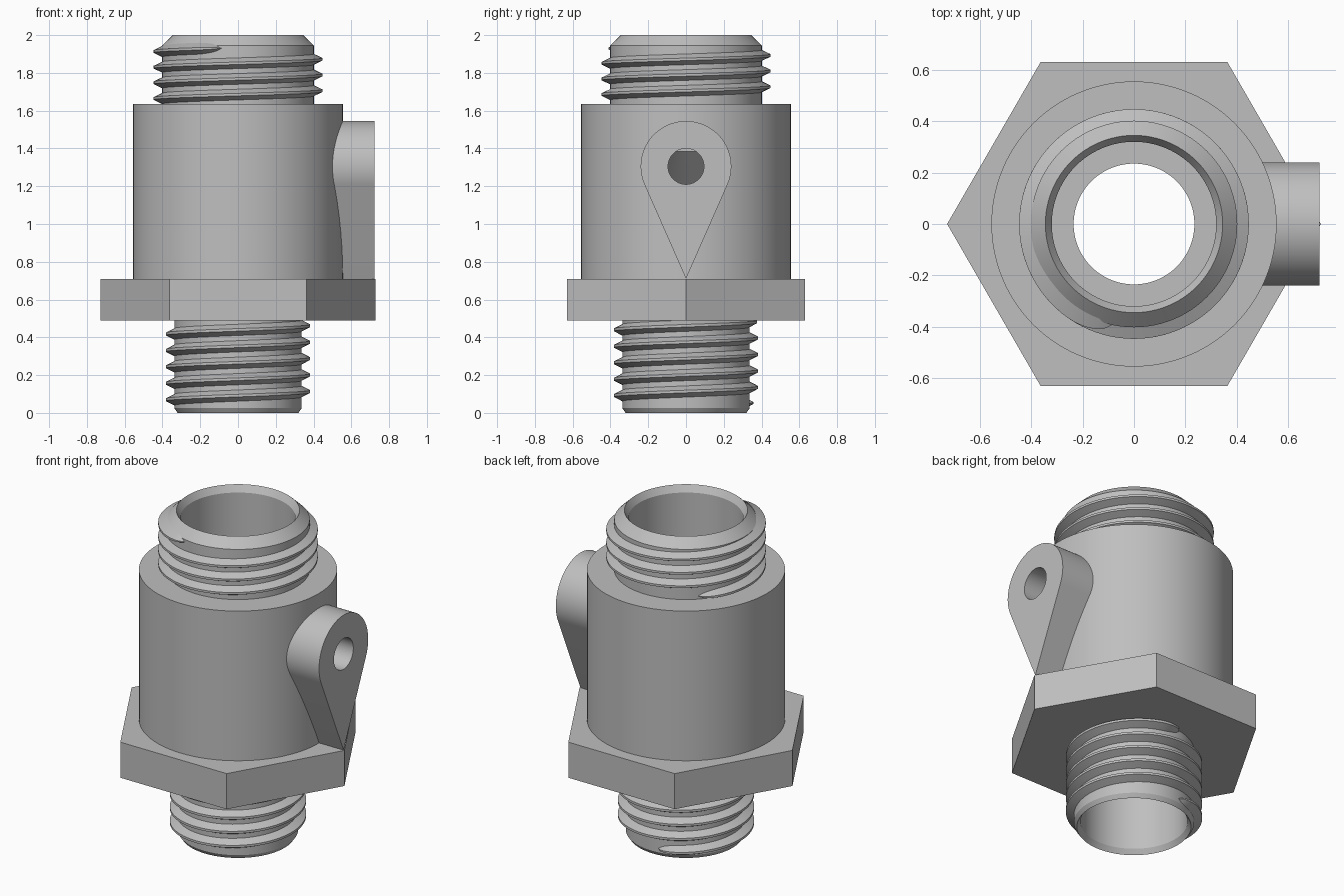
import bpy, bmesh, math
from math import sin, cos, pi, radians

if "Cube" in bpy.data.objects:
    bpy.data.objects.remove(bpy.data.objects["Cube"], do_unlink=True)

GREY = (0.52, 0.52, 0.52, 1)
metal = bpy.data.materials.new("plain_grey")
metal.use_nodes = True
metal.diffuse_color = GREY
metal.node_tree.nodes["Principled BSDF"].inputs["Base Color"].default_value = GREY

SEG = 96


def finish(name, bm):
    bmesh.ops.recalc_face_normals(bm, faces=bm.faces)
    mesh = bpy.data.meshes.new(name)
    bm.to_mesh(mesh)
    bm.free()
    mesh.materials.append(metal)
    obj = bpy.data.objects.new(name, mesh)
    bpy.context.collection.objects.link(obj)
    return obj


def activate(obj):
    bpy.ops.object.select_all(action='DESELECT')
    obj.select_set(True)
    bpy.context.view_layer.objects.active = obj


def smooth(obj):
    activate(obj)
    bpy.ops.object.shade_smooth_by_angle(angle=radians(25))


def bridge(bm, a, b):
    n = len(a)
    for i in range(n):
        j = (i + 1) % n
        bm.faces.new((a[i], a[j], b[j], b[i]))


def lathe(name, profile, shape=lambda r, a: r):
    """Turn a closed (radius, z) profile about z."""
    bm = bmesh.new()
    rings = []
    for k in range(SEG):
        a = 2 * pi * k / SEG
        rings.append([bm.verts.new((shape(r, a) * cos(a), shape(r, a) * sin(a), z))
                      for r, z in profile])
    for k in range(SEG):
        bridge(bm, rings[k], rings[(k + 1) % SEG])
    return finish(name, bm)


def thread(name, root, tip, z0, pitch, start, turns):
    """Sweep a trapezoid ridge along a helix, tapering to nothing at both ends."""
    bm = bmesh.new()
    steps = round(turns * SEG)
    rings = []
    for k in range(steps + 1):
        a = radians(start) + 2 * pi * turns * k / steps
        z = z0 + pitch * turns * k / steps
        t = min(1, min(k, steps - k) / 6)
        t = max(0.05, math.sqrt(t * (2 - t)))
        inner, outer = root - 0.01, root + (tip - root) * t
        half, crest = 0.4 * pitch * t, 0.08 * pitch * t
        section = ((inner, -half), (outer, -crest), (outer, crest), (inner, half))
        rings.append([bm.verts.new((r * cos(a), r * sin(a), z + h)) for r, h in section])
    for a, b in zip(rings, rings[1:]):
        bridge(bm, a, b)
    bm.faces.new(rings[0])
    bm.faces.new(rings[-1])
    smooth(finish(name, bm))


def prism_x(name, outline, x0, x1):
    """Extrude a (y, z) outline along x."""
    bm = bmesh.new()
    ends = [[bm.verts.new((x, y, z)) for y, z in outline] for x in (x0, x1)]
    bridge(bm, *ends)
    for end in ends:
        bm.faces.new(end)
    return finish(name, bm)


# Hollow body: outside from bottom to top, then down the bore
body = lathe("hollow_body", [
    (0.32, 0), (0.337, 0.025), (0.337, 0.6), (0.555, 0.6), (0.555, 1.635),
    (0.402, 1.635), (0.402, 1.945), (0.345, 2.0), (0.32, 1.96), (0.32, 1.5),
    (0.235, 1.5), (0.235, 1.385), (0.42, 1.2), (0.42, 1.0), (0.30, 0.88), (0.30, 0.03)])

# Hexagonal collar, corners on the x axis
APOTHEM = 0.63


def hexagon(r, a):
    if r < APOTHEM:
        return r
    return r / cos((a % (pi / 3)) - pi / 6)


smooth(lathe("hex_collar", [(0.32, 0.49), (APOTHEM, 0.49), (APOTHEM, 0.71), (0.32, 0.71)],
             hexagon))

# Screw threads
thread("upper_thread", 0.402, 0.447, 1.654, 0.083, 135, 3.34)
thread("lower_thread", 0.337, 0.382, 0.05, 0.087, 98, 5)

# Teardrop side lug
EYE_Z, LUG_R, POINT_Z = 1.305, 0.24, 0.71
tangent = math.asin(LUG_R / (EYE_Z - POINT_Z))
N = 48
arc = [-tangent + (pi + 2 * tangent) * i / N for i in range(N + 1)]
outline = [(LUG_R * cos(a), EYE_Z + LUG_R * sin(a)) for a in arc] + [(0, POINT_Z)]
lug = prism_x("side_lug", outline, 0.45, 0.722)

# Pin hole through the lug and body wall
circle = [(0.095 * cos(2 * pi * i / N), EYE_Z + 0.095 * sin(2 * pi * i / N)) for i in range(N)]
cutter = prism_x("hole_cutter", circle, 0.1, 0.9)
cutter.hide_render = True
for obj in (body, lug):
    activate(obj)
    cut = obj.modifiers.new("pin_hole", 'BOOLEAN')
    cut.object = cutter
    cut.operation = 'DIFFERENCE'
    cut.solver = 'EXACT'
    bpy.ops.object.modifier_apply(modifier=cut.name)
    smooth(obj)
bpy.data.objects.remove(cutter, do_unlink=True)
